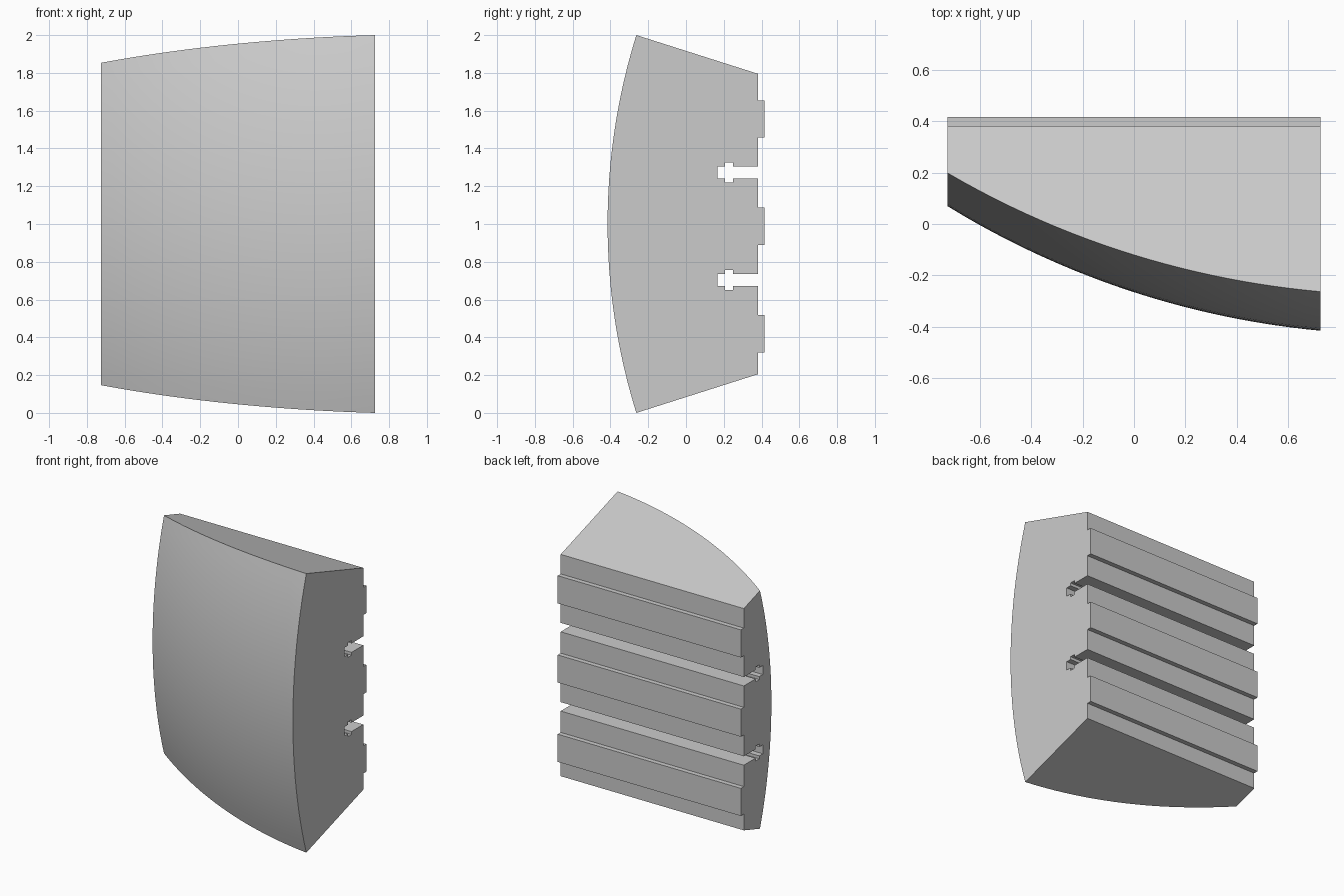
import bpy, bmesh, math

if "Cube" in bpy.data.objects:
    bpy.data.objects.remove(bpy.data.objects["Cube"], do_unlink=True)

HALF_W = 0.726                       # half the width along x
CX, CY, CZ, R = 1.042, 2.948, 1.0, 3.378   # sphere that shapes the domed front
BACK, RIB, TAPER = 0.382, 0.416, 0.318
X_STEPS, ARC_STEPS = 24, 24
MID = 0.988                          # height of the middle rib
PITCH = 0.568


def half_height(y):
    """Half height of the sloping top and bottom at depth y."""
    return 1 - TAPER * (y + 0.263)


def dome_y(x, dz):
    return CY - math.sqrt(R * R - (x - CX) ** 2 - dz * dz)


def rib(z):
    h = 0.099
    return [(BACK, z + h), (RIB, z + h), (RIB, z - h), (BACK, z - h)]


def slot(z):
    """Keyhole slot: narrow channel with a wider cross near its end."""
    n, w, a, b, end = 0.032, 0.053, 0.249, 0.207, 0.167
    upper = [(BACK, n), (a, n), (a, w), (b, w), (b, n), (end, n)]
    lower = [(y, -dz) for y, dz in reversed(upper)]
    return [(y, z + dz) for y, dz in upper + lower]


# Back profile, running from the top edge to the bottom edge
back = [(BACK, CZ + half_height(BACK))]
for i in range(3):
    z = MID + PITCH * (1 - i)
    back += rib(z)
    if i < 2:
        back += slot(z - PITCH / 2)
back.append((BACK, CZ - half_height(BACK)))


def section(x):
    """Closed outline at x: domed front going up, back going down."""
    y = 0.0
    for _ in range(12):
        y = dome_y(x, half_height(y))
    h = half_height(y)
    front = []
    for j in range(ARC_STEPS + 1):
        dz = h * (2 * j / ARC_STEPS - 1)
        front.append((dome_y(x, dz), CZ + dz))
    return front + back


# Loft the sections across the width and cap both ends
bm = bmesh.new()
rings = []
for i in range(X_STEPS + 1):
    x = HALF_W * (2 * i / X_STEPS - 1)
    rings.append([bm.verts.new((x, y, z)) for y, z in section(x)])
for a, b in zip(rings, rings[1:]):
    for j in range(len(a)):
        k = (j + 1) % len(a)
        bm.faces.new((a[j], a[k], b[k], b[j]))
bm.faces.new(rings[0])
bm.faces.new(rings[-1])
bmesh.ops.recalc_face_normals(bm, faces=bm.faces)

# Merge the flat strips of the back, top and bottom into single faces
bmesh.ops.dissolve_limit(bm, angle_limit=math.radians(0.05),
                         verts=bm.verts, edges=bm.edges)

mesh = bpy.data.meshes.new("domed_grip_block")
bm.to_mesh(mesh)
bm.free()
block = bpy.data.objects.new("domed_grip_block", mesh)
bpy.context.collection.objects.link(block)

# Plain grey material
grey = bpy.data.materials.new("light_grey")
grey.use_nodes = True
colour = (0.6, 0.6, 0.6, 1)
grey.diffuse_color = colour
grey.node_tree.nodes["Principled BSDF"].inputs["Base Color"].default_value = colour
mesh.materials.append(grey)

# Smooth dome, crisp edges
bpy.ops.object.select_all(action="DESELECT")
block.select_set(True)
bpy.context.view_layer.objects.active = block
bpy.ops.object.shade_smooth_by_angle(angle=math.radians(15))
